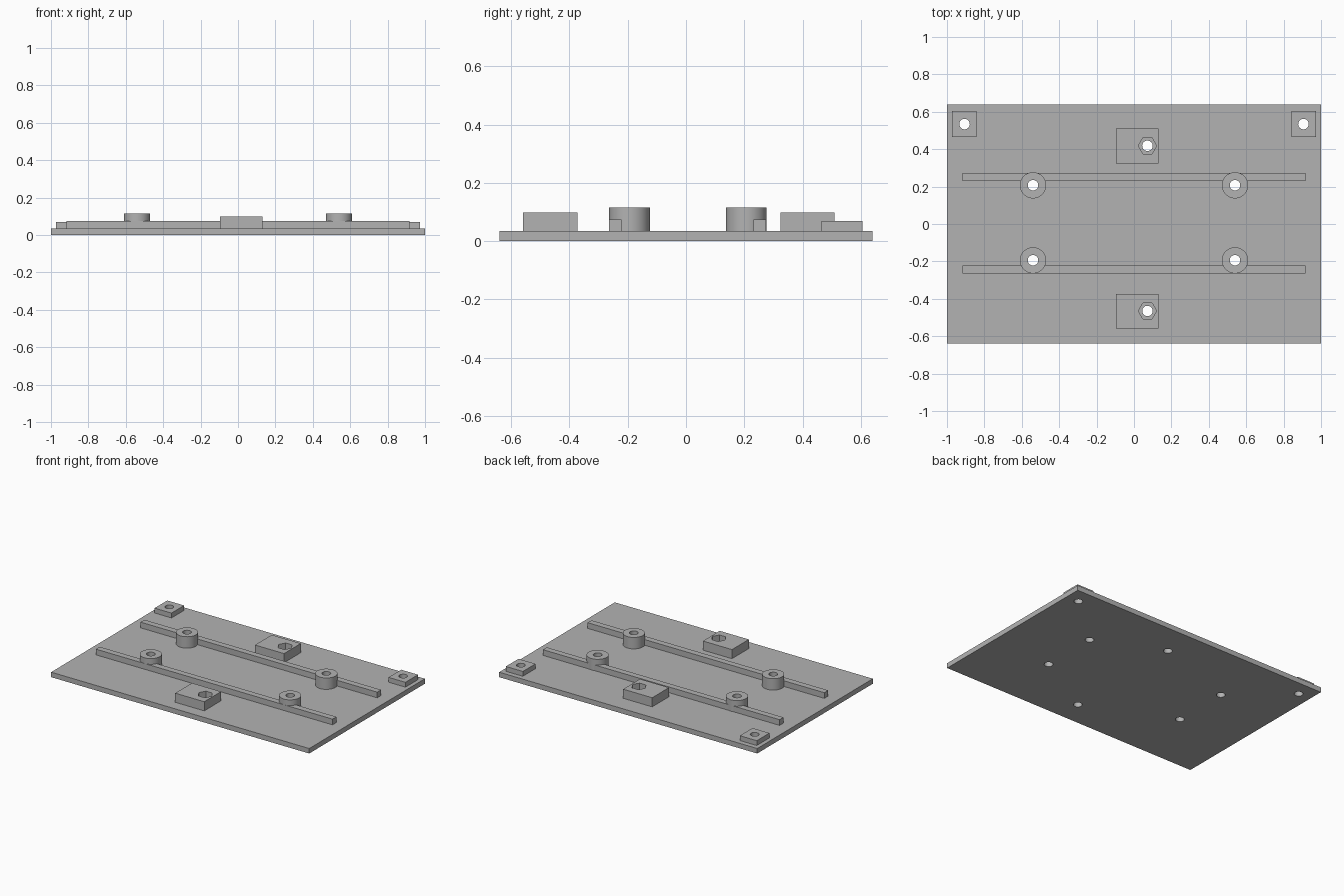
import bpy
import math

cube = bpy.data.objects.get("Cube")
if cube:
    bpy.data.objects.remove(cube, do_unlink=True)

grey = bpy.data.materials.new("mid_grey")
grey.use_nodes = True
grey.diffuse_color = (0.45, 0.45, 0.45, 1)
grey.node_tree.nodes["Principled BSDF"].inputs["Base Color"].default_value = grey.diffuse_color

BASE = 0.035       # top of the plate
HOLE = 0.028       # screw hole radius


def finish(name):
    obj = bpy.context.object
    obj.name = name
    bpy.ops.object.transform_apply(location=False, rotation=True, scale=True)
    obj.data.materials.append(grey)
    return obj


def box(name, x, y, z):
    """Box spanning the given (low, high) ranges."""
    spans = (x, y, z)
    bpy.ops.mesh.primitive_cube_add(size=1, location=[(a + b) / 2 for a, b in spans])
    bpy.context.object.scale = [b - a for a, b in spans]
    return finish(name)


def prism(name, x, y, radius, z, sides=48):
    """Upright cylinder or prism with a corner on the x axis."""
    bpy.ops.mesh.primitive_cylinder_add(
        vertices=sides, radius=radius, depth=z[1] - z[0],
        location=(x, y, (z[0] + z[1]) / 2), rotation=(0, 0, math.pi / 2))
    return finish(name)


def cut(obj, cutters):
    """Subtract each cutter, then remove it."""
    bpy.context.view_layer.objects.active = obj
    for cutter in cutters:
        mod = obj.modifiers.new("cut", "BOOLEAN")
        mod.operation = "DIFFERENCE"
        mod.solver = "EXACT"
        mod.object = cutter
        bpy.ops.object.modifier_apply(modifier=mod.name)
        bpy.data.objects.remove(cutter, do_unlink=True)


def drill(obj, points):
    cut(obj, [prism("drill", x, y, HOLE, (-0.1, 0.3), 32) for x, y in points])


sides = (("left", 1), ("right", -1))
rows = (("back", 0.207, 0.231, 0.418), ("front", -0.194, -0.264, -0.465))
holes = []
parts = []

for row, boss_y, rail_y, hex_y in rows:
    # Long rail, drilled where it meets the bosses
    rail = box(row + "_rail", (-0.917, 0.917), (rail_y, rail_y + 0.043), (BASE, 0.075))
    bosses = [(0.54 * s, boss_y) for _, s in sides]
    drill(rail, bosses)
    parts.append(rail)

    # Round bosses
    for (side, _), point in zip(sides, bosses):
        boss = prism(f"{row}_{side}_boss", *point, 0.07, (BASE, 0.115))
        drill(boss, [point])
        parts.append(boss)

    # Block with a hexagonal nut pocket
    block = box(row + "_nut_block", (-0.095, 0.13), (hex_y - 0.094, hex_y + 0.092), (BASE, 0.099))
    cut(block, [prism("nut_cutter", 0.072, hex_y, 0.049, (0.02, 0.2), 6)])
    # Align the hexagon's corners along x
    parts.append(block)
    holes += bosses + [(0.072, hex_y)]

# Corner pads
for side, s in sides:
    pad = box(side + "_corner_pad", sorted((0.841 * s, 0.972 * s)), (0.465, 0.605), (BASE, 0.069))
    point = (0.906 * s, 0.534)
    drill(pad, [point])
    parts.append(pad)
    holes.append(point)

# Base plate with all screw holes
plate = box("base_plate", (-1, 1), (-0.64, 0.64), (0, BASE))
drill(plate, holes)
parts.append(plate)

# Smooth round walls, keep edges sharp
bpy.ops.object.select_all(action="DESELECT")
for part in parts:
    part.select_set(True)
bpy.context.view_layer.objects.active = plate
bpy.ops.object.shade_smooth_by_angle(angle=math.radians(30))
